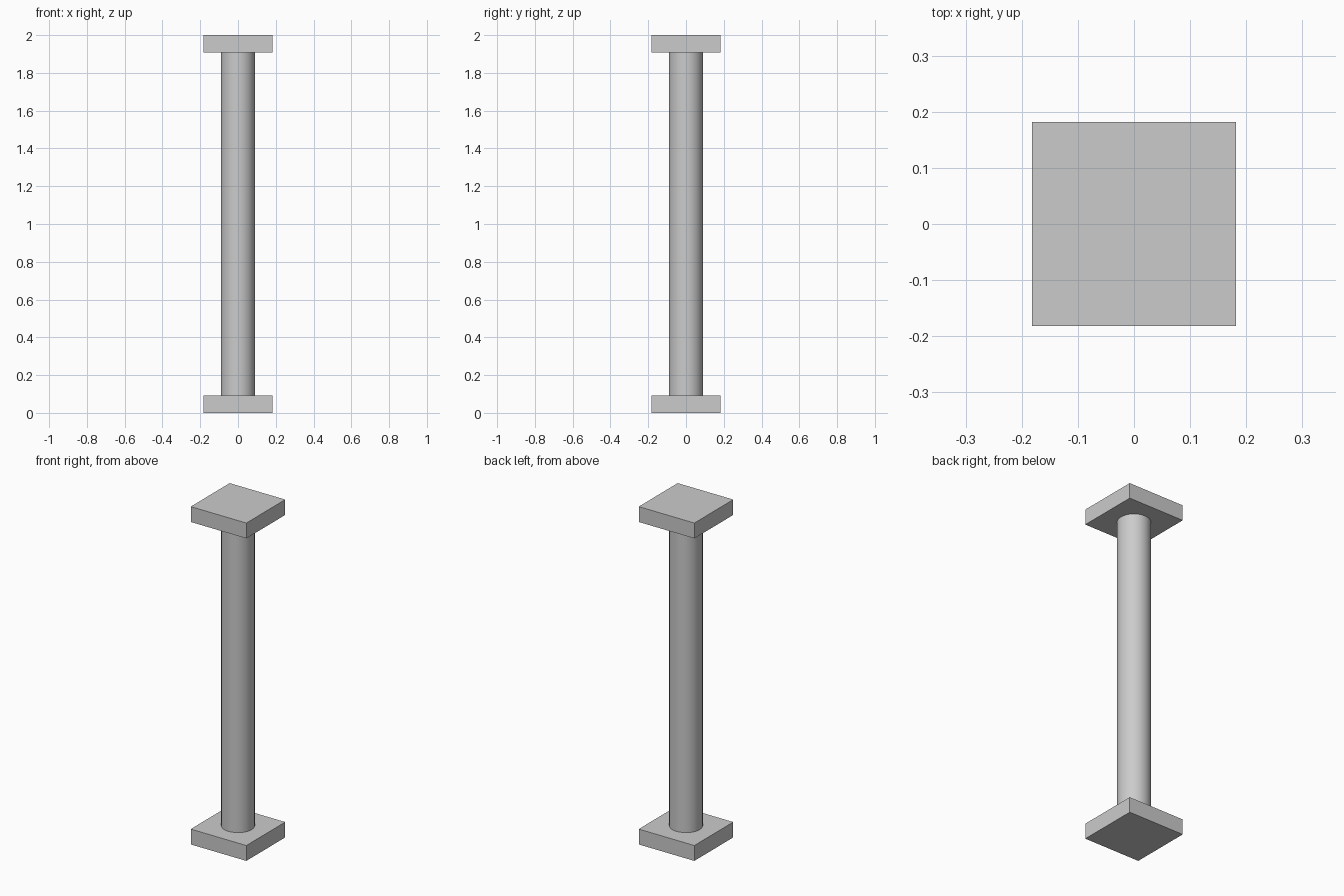
import bpy
import math

cube = bpy.data.objects.get("Cube")
if cube:
    bpy.data.objects.remove(cube, do_unlink=True)

HEIGHT = 2.0
PLATE_WIDTH = 0.364
PLATE_THICK = 0.091
SHAFT_RADIUS = 0.09

# Single stone grey for the whole column
grey = bpy.data.materials.new("stone_grey")
grey.use_nodes = True
colour = (0.6, 0.6, 0.6, 1.0)
grey.diffuse_color = colour
grey.node_tree.nodes["Principled BSDF"].inputs["Base Color"].default_value = colour


def finish(name):
    obj = bpy.context.object
    obj.name = name
    obj.data.materials.append(grey)
    return obj


def plate(name, z):
    bpy.ops.mesh.primitive_cube_add(size=1, location=(0, 0, z))
    obj = finish(name)
    obj.scale = (PLATE_WIDTH, PLATE_WIDTH, PLATE_THICK)
    bpy.ops.object.transform_apply(location=False, rotation=False, scale=True)


# Square plates at both ends
plate("base_plate", PLATE_THICK / 2)
plate("top_plate", HEIGHT - PLATE_THICK / 2)

# Round shaft between the plates
bpy.ops.mesh.primitive_cylinder_add(
    vertices=32, radius=SHAFT_RADIUS, depth=HEIGHT - 2 * PLATE_THICK,
    location=(0, 0, HEIGHT / 2))
finish("shaft")
bpy.ops.object.shade_smooth_by_angle(angle=math.radians(30))
